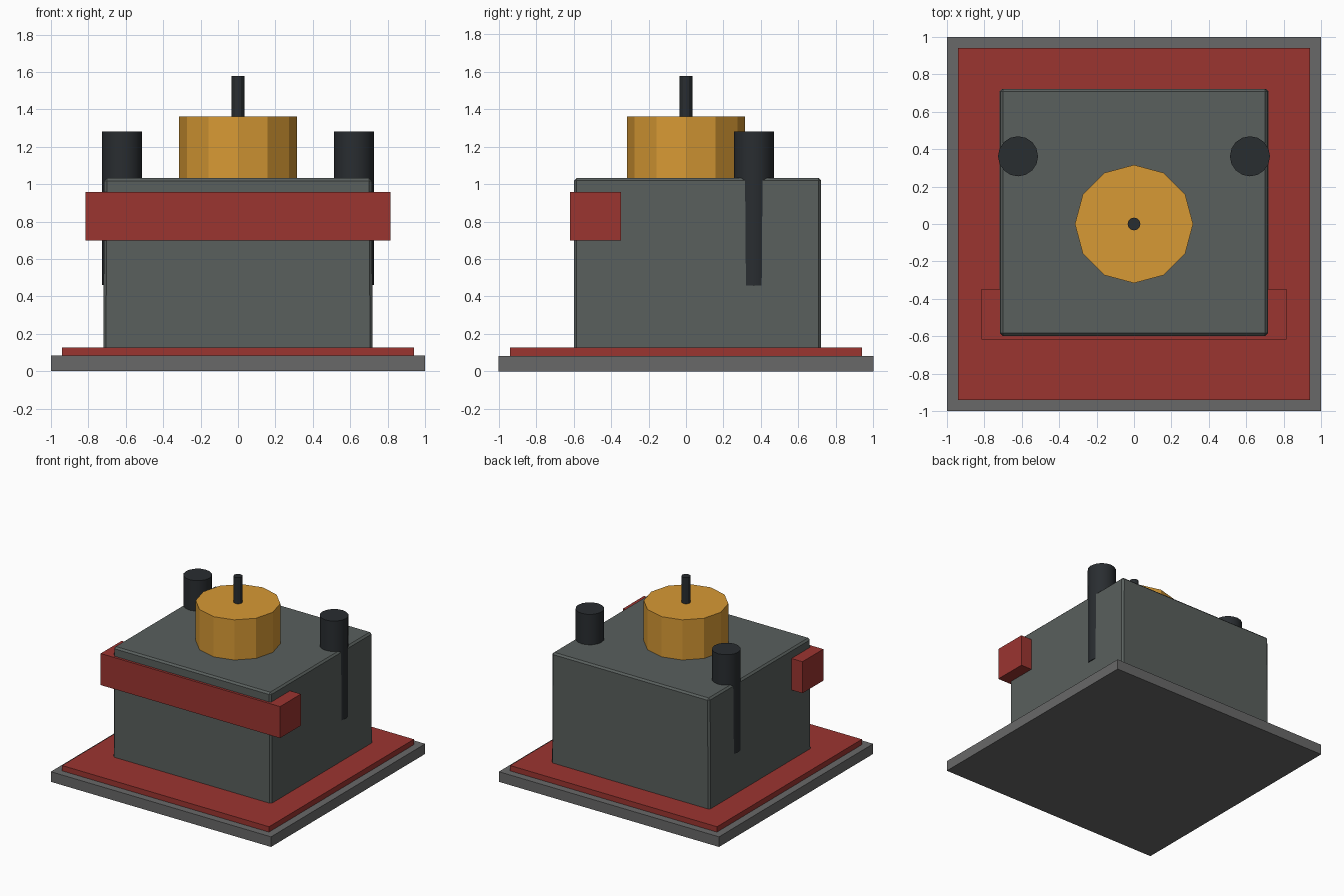
import bpy
import math

if "Cube" in bpy.data.objects:
    bpy.data.objects.remove(bpy.data.objects["Cube"])


def material(name, rgb):
    m = bpy.data.materials.new(name)
    m.diffuse_color = (*rgb, 1)
    m.use_nodes = True
    m.node_tree.nodes["Principled BSDF"].inputs["Base Color"].default_value = m.diffuse_color
    return m


red = material("red", (0.33, 0.035, 0.03))
gold = material("gold", (0.68, 0.32, 0.035))
black = material("black", (0.022, 0.026, 0.03))
slate = material("slate", (0.10, 0.115, 0.11))
grey = material("grey", (0.14, 0.14, 0.14))


def box(name, lo, hi, mat, taper=0.0, bevel=0.0):
    """Box between two corners; taper pulls the top in on each side."""
    bpy.ops.mesh.primitive_cube_add(size=1)
    o = bpy.context.object
    o.name = name
    for v in o.data.vertices:
        side = [c > 0 for c in v.co]
        v.co = [hi[i] if side[i] else lo[i] for i in range(3)]
        if side[2] and taper:
            v.co.x -= math.copysign(taper, v.co.x)
    if bevel:
        b = o.modifiers.new("edge_bevel", 'BEVEL')
        b.width = bevel
        b.segments = 1
    o.data.materials.append(mat)
    return o


def cylinder(name, x, y, z0, z1, radius, sides, mat):
    bpy.ops.mesh.primitive_cylinder_add(
        vertices=sides, radius=radius, depth=z1 - z0, location=(x, y, (z0 + z1) / 2))
    o = bpy.context.object
    o.name = name
    o.data.materials.append(mat)
    return o


# Stacked base plates
box("base_plate", (-1, -1, 0), (1, 1, 0.083), grey)
box("red_plinth", (-0.94, -0.94, 0.083), (0.94, 0.94, 0.127), red)

# Main housing, with softened edges and a slight draft
box("housing", (-0.72, -0.598, 0.11), (0.72, 0.722, 1.032), slate, taper=0.005, bevel=0.014)

# Front bar that wraps past both sides
box("front_bar", (-0.815, -0.618, 0.698), (0.815, -0.347, 0.957), red)

# Central knob and its spindle
cylinder("knob", 0, 0, 1.0, 1.362, 0.316, 12, gold)
cylinder("spindle", 0, 0, 1.3, 1.577, 0.034, 12, black)

# Rear posts, sunk into the housing and breaking through its sides
for side, x in (("left", -0.62), ("right", 0.62)):
    post = cylinder("post_" + side, x, 0.362, 0.46, 1.282, 0.107, 16, black)
    bpy.ops.object.shade_smooth_by_angle(angle=math.radians(30))
